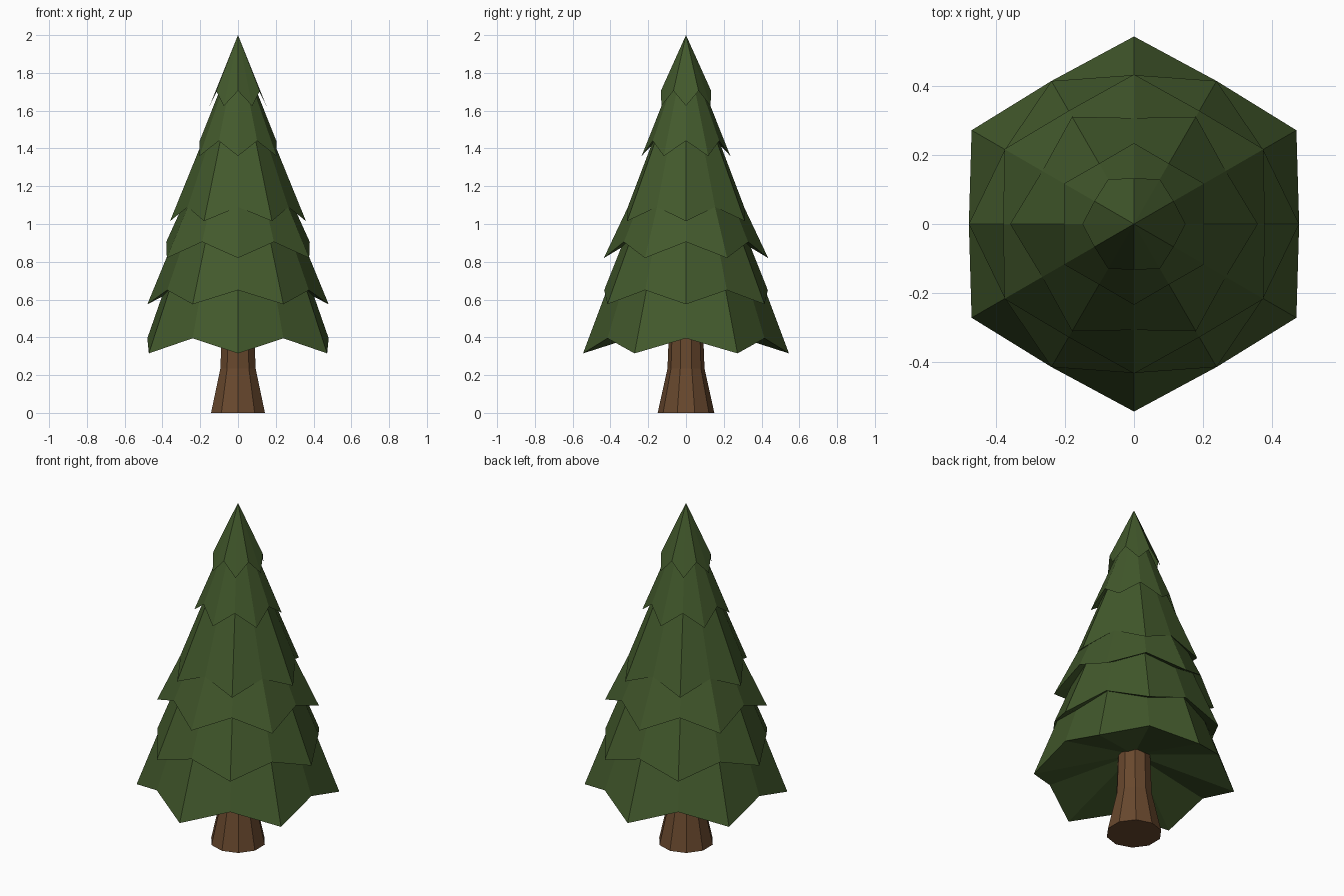
import bpy, bmesh
from math import cos, sin, pi

if "Cube" in bpy.data.objects:
    bpy.data.objects.remove(bpy.data.objects["Cube"])


def material(name, rgb):
    m = bpy.data.materials.new(name)
    m.diffuse_color = (*rgb, 1)
    m.use_nodes = True
    m.node_tree.nodes["Principled BSDF"].inputs["Base Color"].default_value = m.diffuse_color
    return m


def finish(bm, name, mat):
    bmesh.ops.recalc_face_normals(bm, faces=bm.faces[:])
    me = bpy.data.meshes.new(name)
    bm.to_mesh(me)
    bm.free()
    me.materials.append(mat)
    ob = bpy.data.objects.new(name, me)
    bpy.context.collection.objects.link(ob)
    return ob


green = material("needles", (0.055, 0.10, 0.025))
brown = material("bark", (0.14, 0.065, 0.027))


def tier(name, start, tip_r, tip_z, notch_r, notch_z, apex_z, under_z):
    """Twelve-sided cone with a zigzag rim and a hollow underside."""
    bm = bmesh.new()
    rim = []
    for i in range(12):
        a = start + i * pi / 6
        r, z = (tip_r, tip_z) if i % 2 == 0 else (notch_r, notch_z)
        rim.append(bm.verts.new((r * cos(a), r * sin(a), z)))
    top = bm.verts.new((0, 0, apex_z))
    under = bm.verts.new((0, 0, under_z))
    for i in range(12):
        p, q = rim[i], rim[(i + 1) % 12]
        bm.faces.new((p, q, top))
        bm.faces.new((q, p, under))
    return finish(bm, name, green)


# Branch tiers, bottom to top, each turned 30 degrees from the one below
tiers = [
    (0.545, 0.315, 0.48, 0.395, 1.77, 0.49),
    (0.48, 0.575, 0.433, 0.65, 1.74, 0.82),
    (0.435, 0.82, 0.38, 0.905, 1.74, 1.08),
    (0.36, 1.015, 0.308, 1.09, 1.90, 1.32),
    (0.235, 1.36, 0.203, 1.44, 1.95, 1.61),
    (0.15, 1.625, 0.133, 1.705, 2.0, 1.93),
]
for n, t in enumerate(tiers):
    tier(f"branch_tier_{n + 1}", pi / 6 * ((n + 1) % 2), *t)

# Trunk: ten-sided, flared at the foot
bm = bmesh.new()
rings = []
for r, z in [(0.15, 0), (0.098, 0.235), (0.088, 0.5)]:
    rings.append([bm.verts.new((r * sin(i * pi / 5), r * cos(i * pi / 5), z))
                  for i in range(10)])
for lo, hi in zip(rings, rings[1:]):
    for i in range(10):
        j = (i + 1) % 10
        bm.faces.new((lo[i], lo[j], hi[j], hi[i]))
bm.faces.new(rings[0])
bm.faces.new(rings[-1])
finish(bm, "trunk", brown)
